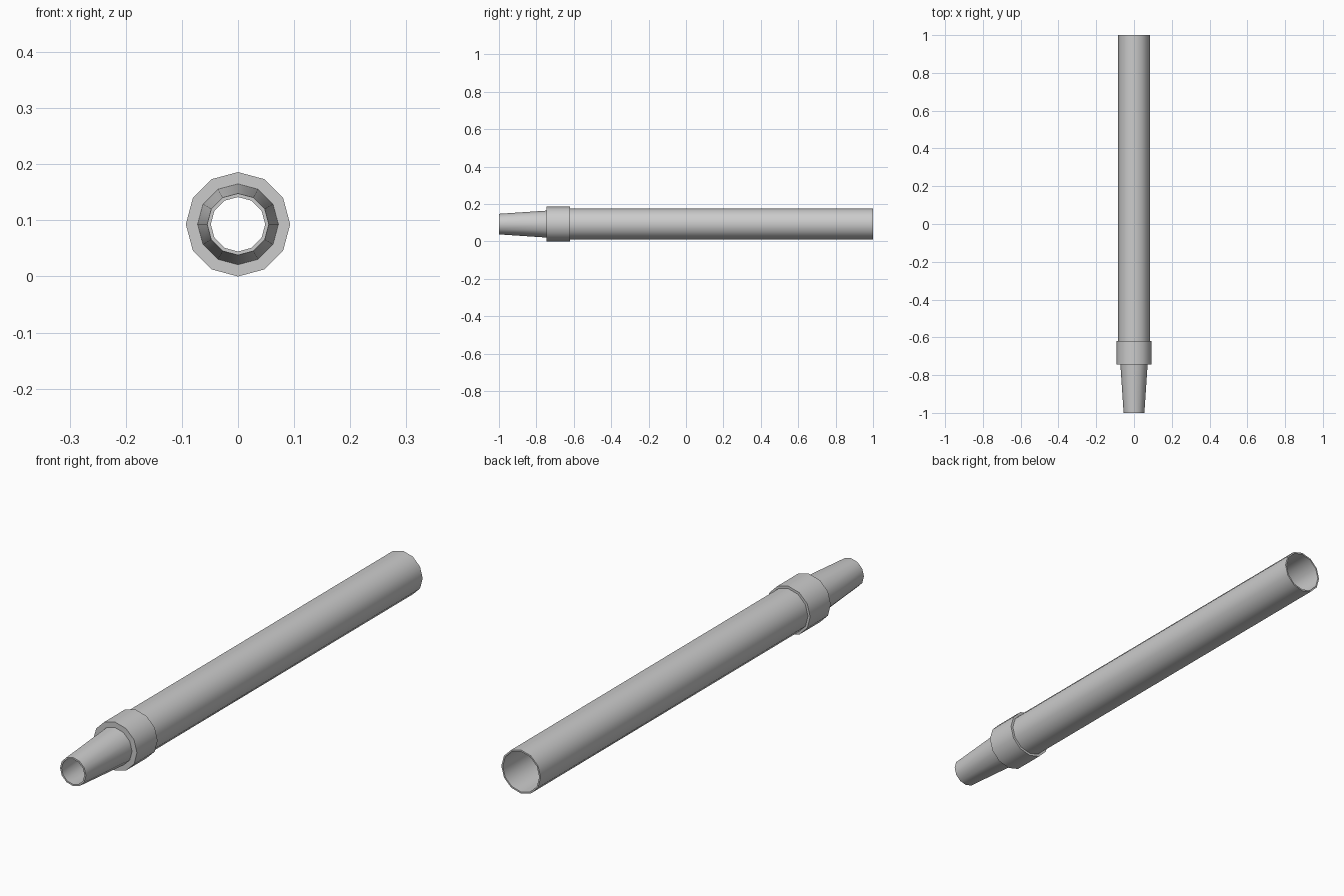
import bpy, bmesh, math

if "Cube" in bpy.data.objects:
    bpy.data.objects.remove(bpy.data.objects["Cube"])

SIDES = 12
AXIS_Z = 0.0930


def lathe(name, profile):
    """Turn a (y, radius) profile around the long axis."""
    bm = bmesh.new()
    rings = []
    for y, r in profile:
        ring = []
        for i in range(SIDES):
            a = 2 * math.pi * i / SIDES
            ring.append(bm.verts.new((r * math.sin(a), y, AXIS_Z + r * math.cos(a))))
        rings.append(ring)
    for p, q in zip(rings, rings[1:]):
        for i in range(SIDES):
            j = (i + 1) % SIDES
            bm.faces.new((p[i], q[i], q[j], p[j]))
    mesh = bpy.data.meshes.new(name)
    bm.to_mesh(mesh)
    bm.free()
    obj = bpy.data.objects.new(name, mesh)
    bpy.context.collection.objects.link(obj)
    bpy.ops.object.select_all(action='DESELECT')
    obj.select_set(True)
    bpy.context.view_layer.objects.active = obj
    bpy.ops.object.shade_smooth_by_angle(angle=math.radians(40))
    return obj


# Long hollow barrel: inner shoulder, bore, end rim, outside
lathe("barrel", [(-0.745, 0.0655), (-0.745, 0.0775), (1.0, 0.0775),
                 (1.0, 0.0835), (-0.62, 0.0835)])

# Wider collar joining barrel and nozzle
lathe("collar", [(-0.62, 0.0835), (-0.62, 0.0930), (-0.745, 0.0930),
                 (-0.745, 0.072)])

# Tapered hollow nozzle: outside, tip rim, bore
lathe("nozzle", [(-0.745, 0.072), (-1.0, 0.055), (-1.0, 0.0485),
                 (-0.745, 0.0655)])
